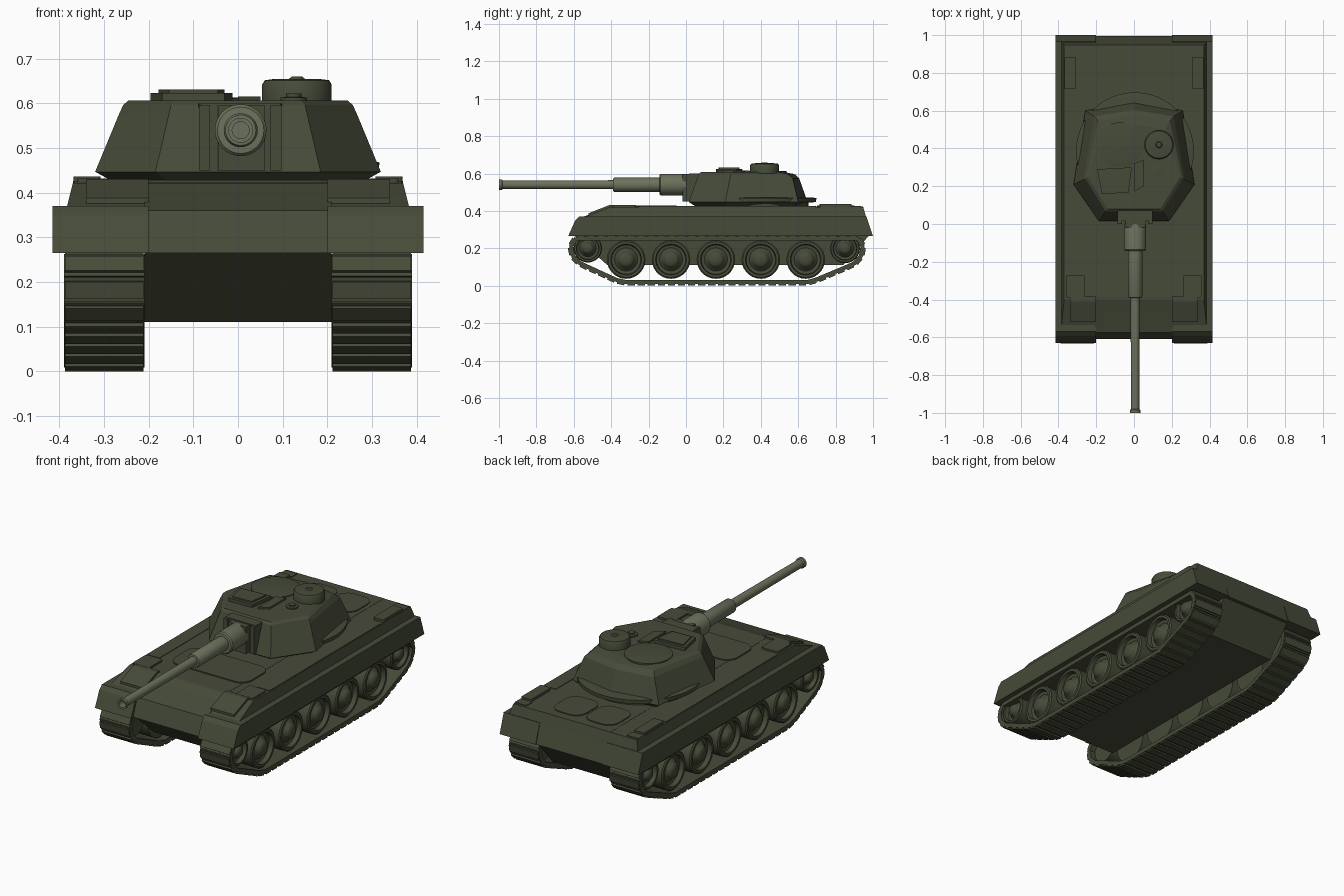
import bpy, bmesh, math
from mathutils import Vector, Matrix
from mathutils.geometry import convex_hull_2d

if "Cube" in bpy.data.objects:
    bpy.data.objects.remove(bpy.data.objects["Cube"])


def material(name, color):
    m = bpy.data.materials.new(name)
    m.diffuse_color = (*color, 1)
    m.use_nodes = True
    m.node_tree.nodes["Principled BSDF"].inputs["Base Color"].default_value = m.diffuse_color
    return m


OLIVE = material("dark olive", (0.061, 0.070, 0.040))
GUN = material("grey green", (0.150, 0.168, 0.107))


def finish(name, bm, mat=OLIVE, smooth=False):
    bmesh.ops.recalc_face_normals(bm, faces=bm.faces)
    me = bpy.data.meshes.new(name)
    bm.to_mesh(me)
    bm.free()
    me.materials.append(mat)
    ob = bpy.data.objects.new(name, me)
    bpy.context.collection.objects.link(ob)
    if smooth:
        bpy.ops.object.select_all(action='DESELECT')
        ob.select_set(True)
        bpy.context.view_layer.objects.active = ob
        bpy.ops.object.shade_smooth_by_angle(angle=math.radians(35))
    return ob


def loft(name, rings, mat=OLIVE):
    """Skin through rings of equal point count, with capped ends."""
    bm = bmesh.new()
    vs = [[bm.verts.new(p) for p in r] for r in rings]
    n = len(vs[0])
    for a, b in zip(vs, vs[1:]):
        for i in range(n):
            j = (i + 1) % n
            bm.faces.new((a[i], a[j], b[j], b[i]))
    bm.faces.new(vs[0])
    bm.faces.new(vs[-1])
    return finish(name, bm, mat)


def side_prism(name, pts, x0, x1):
    return loft(name, [[(x, y, z) for y, z in pts] for x in (x0, x1)])


def flat_prism(name, pts, z0, z1):
    return loft(name, [[(x, y, z) for x, y in pts] for z in (z0, z1)])


def rounded(cx, cy, w, h, r, n=6):
    pts = []
    for k, (sx, sy) in enumerate(((1, 1), (-1, 1), (-1, -1), (1, -1))):
        for i in range(n + 1):
            a = math.pi / 2 * (k + i / n)
            pts.append((cx + sx * (w / 2 - r) + r * math.cos(a),
                        cy + sy * (h / 2 - r) + r * math.sin(a)))
    return pts


def lathe(name, profile, centre, axis, segs=32, mat=OLIVE):
    """Turn (radius, height) pairs round an axis through centre."""
    rot = Vector((0, 0, 1)).rotation_difference(Vector(axis)).to_matrix()
    bm = bmesh.new()
    rings = []
    for r, h in profile:
        rings.append([bm.verts.new(rot @ Vector((
            r * math.cos(2 * math.pi * i / segs),
            r * math.sin(2 * math.pi * i / segs), h)) + Vector(centre))
            for i in range(segs)])
    for a, b in zip(rings, rings[1:]):
        for i in range(segs):
            j = (i + 1) % segs
            bm.faces.new((a[i], a[j], b[j], b[i]))
    bm.faces.new(rings[0])
    bm.faces.new(rings[-1])
    return finish(name, bm, mat, True)


# Hull: lower tub, centre nose and upper deck
side_prism("lower_hull", [(-0.60, 0.27), (-0.42, 0.11), (0.84, 0.11), (0.98, 0.27)], -0.21, 0.21)
side_prism("hull_body", [(-0.61, 0.265), (-0.575, 0.36), (-0.39, 0.423), (0.947, 0.423),
                         (0.962, 0.37), (0.995, 0.265)], -0.21, 0.21)
deck = [(-0.535, 0.37), (-0.40, 0.422), (0.947, 0.422), (0.962, 0.37)]
loft("upper_deck", [[(s * (0.383 if z < 0.4 else 0.37), y, z) for y, z in deck] for s in (-1, 1)])

# Fenders with stowage panels
for s, side in ((1, "right"), (-1, "left")):
    side_prism(side + "_fender", [(-0.63, 0.265), (-0.592, 0.35), (-0.57, 0.37), (0.965, 0.37),
                                  (1.0, 0.265)], s * 0.20, s * 0.415)
    side_prism(side + "_front_box", [(-0.52, 0.36), (-0.52, 0.388), (-0.41, 0.431),
                                     (-0.385, 0.431), (-0.385, 0.40)], s * 0.20, s * 0.34)
    flat_prism(side + "_front_box_lid", rounded(s * 0.31, -0.33, 0.10, 0.12, 0.01), 0.41, 0.432)
    flat_prism(side + "_rear_vent", rounded(s * 0.338, 0.80, 0.06, 0.17, 0.008), 0.41, 0.436)
    flat_prism(side + "_deck_hatch", rounded(s * 0.097, 0.80, 0.18, 0.20, 0.06), 0.41, 0.428)
    flat_prism(side + "_rear_corner_plate", rounded(s * 0.335, 0.91, 0.07, 0.05, 0.005), 0.41, 0.426)
    flat_prism(side + "_deck_strip", rounded(s * 0.33, 0.22, 0.075, 0.95, 0.005), 0.41, 0.425)
flat_prism("driver_hatch", rounded(0, -0.16, 0.46, 0.22, 0.06), 0.41, 0.429)

# Turret: stacked polygon rings
half = [
    (0.425, [(0.16, 0.05), (0.28, 0.22), (0.23, 0.58), (0, 0.62)]),
    (0.447, [(0.185, 0.015), (0.32, 0.21), (0.258, 0.60), (0, 0.65)]),
    (0.575, [(0.155, 0.06), (0.267, 0.235), (0.21, 0.57), (0, 0.605)]),
    (0.597, [(0.15, 0.067), (0.257, 0.24), (0.19, 0.545), (0, 0.58)]),
    (0.607, [(0.14, 0.08), (0.245, 0.25), (0.165, 0.50), (0, 0.525)]),
]
loft("turret", [[(x, y, z) for x, y in h] + [(-x, y, z) for x, y in h[2::-1]] for z, h in half])
lathe("turret_ring", [(0.27, 0.41), (0.27, 0.445), (0.31, 0.447), (0.312, 0.468), (0.29, 0.472)],
      (0.005, 0.385, 0), (0, 0, 1), 48)

# Turret roof fittings
lathe("commander_cupola", [(0.078, 0.60), (0.078, 0.642), (0.072, 0.652), (0.05, 0.655),
                           (0.018, 0.655), (0.012, 0.66)], (0.132, 0.42, 0), (0, 0, 1))
lathe("roof_periscope", [(0.03, 0.60), (0.03, 0.613), (0.017, 0.615), (0.017, 0.622)],
      (0.125, 0.285, 0), (0, 0, 1), 20)
lathe("loader_hatch", [(0.12, 0.60), (0.12, 0.611), (0.11, 0.613)], (-0.07, 0.42, 0), (0, 0, 1))
flat_prism("sight_housing", [(-0.17, 0.16), (-0.03, 0.165), (-0.012, 0.30), (-0.196, 0.29)], 0.60, 0.624)
flat_prism("sight_lid", [(-0.155, 0.175), (-0.045, 0.18), (-0.03, 0.285), (-0.178, 0.277)], 0.62, 0.631)
flat_prism("roof_plate", [(0.0, 0.17), (0.05, 0.20), (0.05, 0.34), (0.0, 0.32)], 0.60, 0.616)

# Mantlet frame and gun
flat_prism("mantlet_frame", [(-0.09, 0.10), (-0.085, 0.015), (0.095, 0.015), (0.10, 0.10)], 0.447, 0.600)
flat_prism("mantlet_block", [(-0.047, 0.06), (-0.045, -0.018), (0.06, -0.018), (0.062, 0.06)], 0.45, 0.595)
for x in (-0.075, 0.085):
    flat_prism("mantlet_rail", [(x - 0.012, 0.05), (x - 0.012, 0.0), (x + 0.012, 0.0), (x + 0.012, 0.05)],
               0.45, 0.597)
lathe("gun", [(0.05, -0.02), (0.058, 0.01), (0.058, 0.135), (0.052, 0.142), (0.038, 0.143),
              (0.038, 0.383), (0.034, 0.39), (0.024, 0.391), (0.022, 0.98), (0.028, 0.985),
              (0.028, 1.0), (0.019, 1.0), (0.019, 0.96)], (0.006, 0, 0.54), (0, -1, 0), 32, GUN)

# Track path: hull round the wheels, flattened under the fender
circles = [(-0.525, 0.20, 0.09), (-0.32, 0.14, 0.121), (0.64, 0.14, 0.121), (0.85, 0.20, 0.095)]
cloud = [(y + r * math.cos(a * math.pi / 24), z + r * math.sin(a * math.pi / 24))
         for y, z, r in circles for a in range(48)]
path = [Vector((cloud[i][0], min(cloud[i][1], 0.252))) for i in convex_hull_2d([Vector(c) for c in cloud])]
lengths = [(path[(i + 1) % len(path)] - p).length for i, p in enumerate(path)]
total = sum(lengths)


def along(d):
    d %= total
    for i, l in enumerate(lengths):
        if d <= l and l > 0:
            return path[i].lerp(path[(i + 1) % len(path)], d / l)
        d -= l
    return path[0].copy()


def add_track(name, x):
    bm = bmesh.new()
    n = 62
    step = total / n
    for i in range(n):
        a, b = along(i * step), along((i + 1) * step)
        t = (b - a).normalized()
        mid = (a + b) / 2
        ang = math.atan2(t.y, t.x)
        out = Vector((t.y, -t.x))
        if out.dot(mid - Vector((0.16, 0.16))) < 0:
            out = -out
        # each link is a base plate plus a raised pad
        for length, thick, off, w in ((1.03, 0.022, 0, 0.18), (0.72, 0.012, 0.013, 0.176)):
            p = mid + out * off
            m = (Matrix.Translation((x, p.x, p.y)) @ Matrix.Rotation(ang, 4, 'X')
                 @ Matrix.Diagonal((w, step * length, thick, 1)))
            bmesh.ops.create_cube(bm, size=1, matrix=m)
    finish(name, bm)


# Running gear
wheel = [(1.0, -0.13), (1.0, 0.0), (0.93, 0.006), (0.80, 0.006), (0.76, -0.018), (0.60, -0.022),
         (0.42, -0.006), (0.38, 0.003), (0.30, 0.010), (0.12, 0.014)]
wheels = [("road_wheel", -0.32 + 0.24 * i, 0.14, 0.103) for i in range(5)]
wheels += [("front_idler", -0.525, 0.20, 0.076), ("rear_sprocket", 0.85, 0.20, 0.08)]
for s, side in ((1, "right"), (-1, "left")):
    add_track(side + "_track", s * 0.30)
    for name, y, z, r in wheels:
        lathe(side + "_" + name, [(r * k, h) for k, h in wheel], (s * 0.372, y, z), (s, 0, 0), 28)
